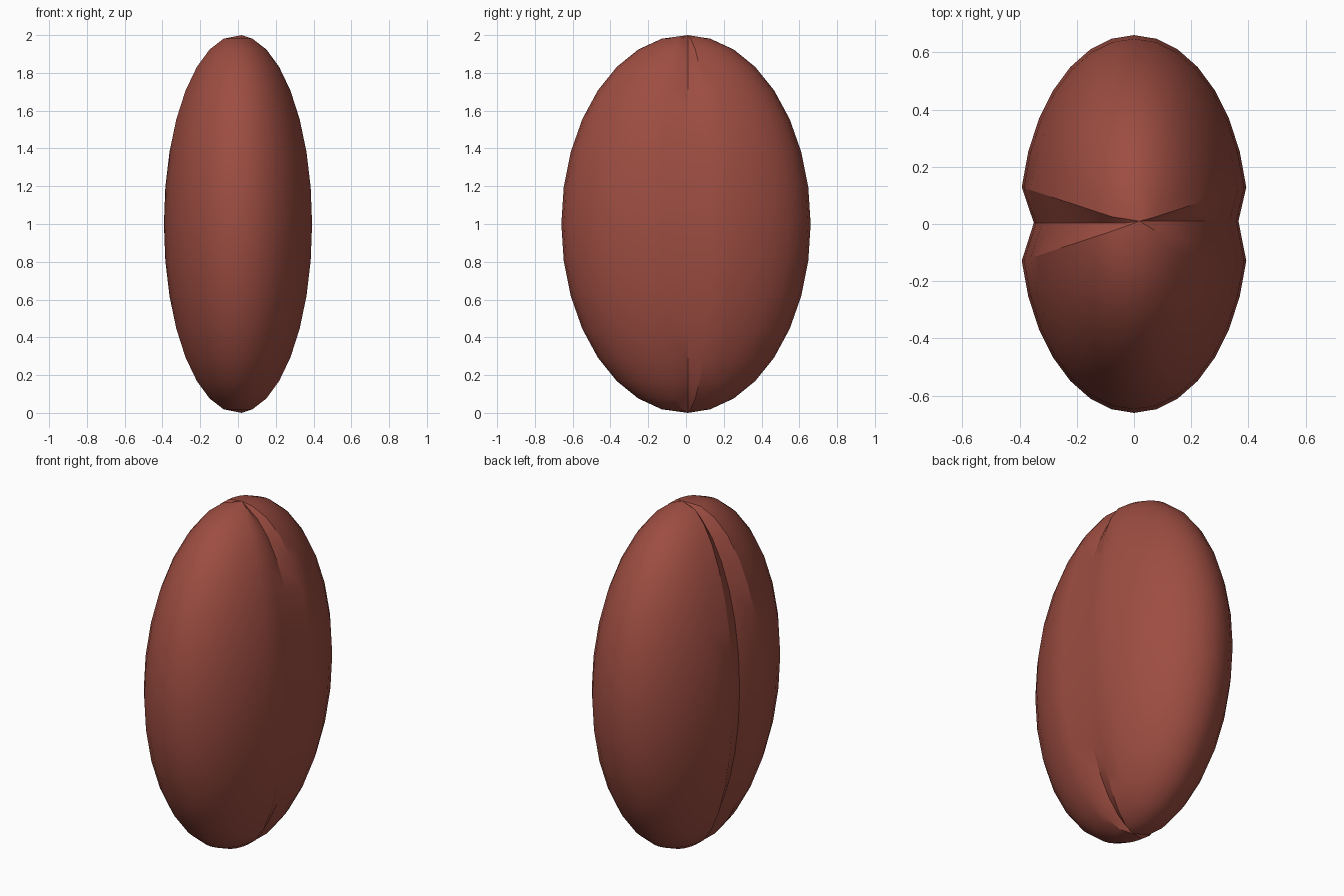
import bpy, bmesh, math

if "Cube" in bpy.data.objects:
    bpy.data.objects.remove(bpy.data.objects["Cube"])

# Bean body: a sphere stretched into an ellipsoid
bpy.ops.mesh.primitive_uv_sphere_add(segments=32, ring_count=16, radius=1, location=(0, 0, 0))
bean = bpy.context.object
bean.name = "bean"

bm = bmesh.new()
bm.from_mesh(bean.data)
for v in bm.verts:
    x, y, z = v.co
    v.co = (x * 0.4, y * 0.66, z + 1)
    # Crease: pull the middle line on both flat sides inwards
    if abs(y) < 1e-4:
        if abs(x) < 1e-4:
            v.co = (0.02, 0.01, z + 1)
        elif x < 0:
            v.co.x += 0.05
            v.co.y = 0.004
        else:
            v.co.x -= 0.035
            v.co.y = 0.01
bm.to_mesh(bean.data)
bm.free()

# Smooth outside, sharp crease
bpy.ops.object.shade_smooth_by_angle(angle=math.radians(30))

mat = bpy.data.materials.new("roasted red brown")
mat.diffuse_color = (0.34, 0.075, 0.054, 1)
mat.use_nodes = True
mat.node_tree.nodes["Principled BSDF"].inputs["Base Color"].default_value = mat.diffuse_color
bean.data.materials.append(mat)
